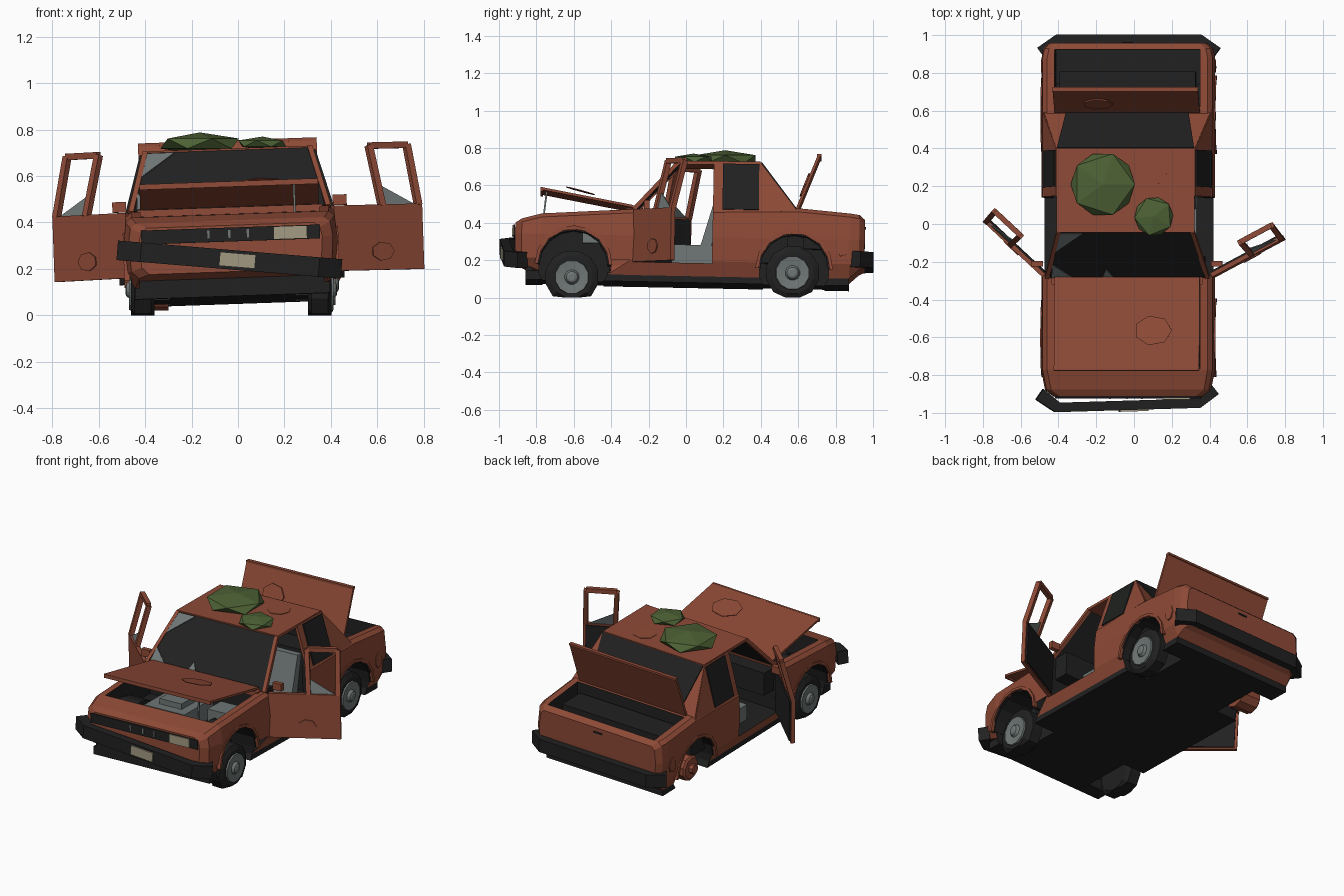
import bpy, bmesh
from math import sin, cos, pi
from mathutils import Matrix, Vector

if "Cube" in bpy.data.objects:
    bpy.data.objects.remove(bpy.data.objects["Cube"])


def material(name, r, g, b):
    m = bpy.data.materials.new(name)
    m.use_nodes = True
    m.diffuse_color = (r, g, b, 1)
    bsdf = m.node_tree.nodes["Principled BSDF"]
    bsdf.inputs["Base Color"].default_value = (r, g, b, 1)
    bsdf.inputs["Roughness"].default_value = 0.9
    return m


RUST = material("rust red", 0.27, 0.068, 0.037)
BLACK = material("worn black", 0.014, 0.015, 0.014)
GREY = material("dull grey", 0.16, 0.185, 0.18)
CREAM = material("dirty cream", 0.36, 0.32, 0.22)
MOSS = material("moss green", 0.073, 0.12, 0.035)

# The shell sags towards the missing rear wheel
TILT = Matrix.Translation((-0.02, 0, 0)) @ Matrix.Rotation(-0.035, 4, 'Y') @ Matrix.Rotation(-0.02, 4, 'X')
WORLD = Matrix.Identity(4)


def finish(name, bm, mat, matrix):
    bmesh.ops.recalc_face_normals(bm, faces=bm.faces)
    me = bpy.data.meshes.new(name)
    bm.to_mesh(me)
    bm.free()
    me.materials.append(mat)
    ob = bpy.data.objects.new(name, me)
    bpy.context.collection.objects.link(ob)
    ob.matrix_world = matrix
    return ob


def loft(name, rings, mat, matrix=TILT):
    """Skin matching rings of points and cap both ends."""
    bm = bmesh.new()
    vs = [[bm.verts.new(p) for p in ring] for ring in rings]
    n = len(vs[0])
    for a, b in zip(vs, vs[1:]):
        for i in range(n):
            j = (i + 1) % n
            bm.faces.new((a[i], a[j], b[j], b[i]))
    bm.faces.new(vs[0])
    bm.faces.new(vs[-1])
    return finish(name, bm, mat, matrix)


def plate(name, pts, depth, mat, matrix=TILT):
    d = Vector(depth)
    return loft(name, [pts, [Vector(p) + d for p in pts]], mat, matrix)


def box(name, lo, hi, mat, matrix=TILT):
    (x0, y0, z0), (x1, y1, z1) = lo, hi
    return plate(name, [(x0, y0, z0), (x1, y0, z0), (x1, y1, z0), (x0, y1, z0)], (0, 0, z1 - z0), mat, matrix)


def beam(name, p, q, w, mat, matrix=TILT):
    p, q = Vector(p), Vector(q)
    d = (q - p).normalized()
    a = d.cross((1, 0, 0) if abs(d.x) < 0.7 else (0, 1, 0)).normalized() * w / 2
    b = d.cross(a)
    return loft(name, [[c + a + b, c - a + b, c - a - b, c + a - b] for c in (p, q)], mat, matrix)


def ring(x, r, n, y, z, floor=-1):
    return [(x, y + r * cos(2 * pi * (i + 0.5) / n), max(floor, z + r * sin(2 * pi * (i + 0.5) / n))) for i in range(n)]


def arch_band(name, x, depth, y, inner, outer, mat):
    """Half ring over a wheel."""
    arc = [(r, a) for r, order in ((inner, range(9)), (outer, reversed(range(9)))) for a in order]
    plate(name, [(x, y + r * cos(a * pi / 8), 0.15 + r * sin(a * pi / 8)) for r, a in arc], (depth, 0, 0), mat)


def disc_patch(name, centre, r, ux, uy, depth, matrix=TILT):
    c, ux, uy = Vector(centre), Vector(ux), Vector(uy)
    plate(name, [c + ux * r * cos(i * pi / 3.5) + uy * r * sin(i * pi / 3.5) for i in range(7)], depth, RUST, matrix)


def cut(ob, cutters):
    """Carve openings whose inner walls take the second material."""
    ob.data.materials.append(BLACK)
    bpy.context.view_layer.objects.active = ob
    for c in cutters:
        for f in c.data.polygons:
            f.material_index = 1
        m = ob.modifiers.new("opening", 'BOOLEAN')
        m.operation, m.solver, m.object = 'DIFFERENCE', 'EXACT', c
        bpy.ops.object.modifier_apply(modifier=m.name)


def cutter(ob):
    ob.data.materials.append(BLACK)
    ob.hide_render = True
    return ob


# Lower body and underbody
stations = [(-0.92, 0.395, 0.17, 0.37), (-0.885, 0.44, 0.155, 0.392), (-0.78, 0.46, 0.11, 0.42),
            (-0.3, 0.46, 0.10, 0.452), (0.59, 0.46, 0.10, 0.475), (0.87, 0.46, 0.105, 0.452),
            (0.92, 0.45, 0.15, 0.445), (0.95, 0.42, 0.165, 0.42)]
shell = []
for y, w, lo, hi in stations:
    half = [(w - 0.04, lo), (w - 0.008, max(0.18, lo + 0.03)), (w, 0.31), (w - 0.01, hi - 0.02), (w - 0.035, hi)]
    shell.append([(x, y, z) for x, z in half] + [(-x, y, z) for x, z in reversed(half)])
body = loft("body_shell", shell, RUST)
under = box("underbody", (-0.42, -0.86, 0.066), (0.42, 0.87, 0.115), BLACK)
for y in (-0.86, 0.82):
    box("valance", (-0.40, y, 0.10), (0.40, y + 0.04, 0.18), BLACK)

arches = [cutter(loft("arch_cutter", [ring(s * 0.27, 0.19, 12, y, 0.15), ring(s * 0.6, 0.19, 12, y, 0.15)], RUST))
          for s in (-1, 1) for y in (-0.605, 0.575)]
bays = [cutter(box("bay_cutter", lo, hi, RUST)) for lo, hi in (
    ((-0.385, -0.775, 0.27), (0.385, -0.32, 0.7)),
    ((-0.6, -0.28, 0.17), (0.6, 0.135, 0.7)),
    ((-0.40, 0.10, 0.18), (0.40, 0.55, 0.7)),
    ((-0.385, 0.61, 0.26), (0.385, 0.915, 0.7)))]
cut(body, arches + bays)
cut(under, arches)
for c in arches + bays:
    bpy.data.objects.remove(c)

# Wheel wells and the raised lips around them
for s in (-1, 1):
    for y in (-0.605, 0.575):
        arch_band("arch_lip", s * 0.44, s * 0.024, y, 0.19, 0.208, RUST)
        arch_band("wheel_well", s * 0.25, s * 0.195, y, 0.182, 0.2, BLACK)
        loft("wheel_well_wall", [ring(x, 0.2, 16, y, 0.15, 0.08) for x in (s * 0.25, s * 0.265)], BLACK)

# Front grille, lamp and rear trim
plate("grille", [(-0.385, -0.921, 0.30), (0.385, -0.921, 0.30), (0.385, -0.921, 0.36), (-0.385, -0.921, 0.36)],
      (0, -0.008, 0), BLACK)
box("headlight", (0.185, -0.936, 0.302), (0.33, -0.928, 0.358), CREAM)
for x in (-0.10, -0.01, 0.07):
    box("grille_bar", (x, -0.934, 0.315), (x + 0.01, -0.928, 0.35), GREY)
box("boot_latch", (-0.03, 0.948, 0.385), (0.03, 0.955, 0.395), BLACK)

# Bumpers: the front one hangs loose
plan = [(-0.485, 0.07), (-0.385, 0), (0.385, 0), (0.485, 0.07), (0.445, 0.125), (0.36, 0.05), (-0.36, 0.05), (-0.445, 0.125)]
loose = Matrix.Translation((-0.035, -0.985, 0.24)) @ Matrix.Rotation(0.03, 4, 'Z') @ Matrix.Rotation(0.083, 4, 'Y')
plate("front_bumper", [(x, y, -0.042) for x, y in plan], (0, 0, 0.084), BLACK, loose)
box("number_plate", (-0.045, -0.008, -0.03), (0.11, 0.001, 0.03), CREAM, loose)
plate("rear_bumper", [(x, 0.998 - y, 0.165) for x, y in plan], (0, 0, 0.085), BLACK)

# Roof, windscreen and rear window
plate("roof", [(-0.365, -0.06, 0.70), (0.365, -0.06, 0.70), (0.365, 0.385, 0.705), (-0.365, 0.385, 0.705)], (0, 0, 0.018), RUST)


def screen(x, t):
    return (x, -0.295 + 0.235 * t, 0.455 + 0.255 * t)


plate("windscreen", [screen(-0.41, 0), screen(0.41, 0), screen(0.355, 1), screen(-0.355, 1)], (0, 0.008, -0.006), BLACK)
for pts in ([(-0.355, 0.98), (-0.23, 0.98), (-0.385, 0.55)], [(-0.40, 0.02), (-0.29, 0.02), (-0.395, 0.3)],
            [(-0.13, 0.02), (-0.07, 0.02), (-0.11, 0.2)]):
    plate("windscreen_shard", [screen(*p) for p in pts], (0, -0.004, 0.004), GREY)
plate("rear_window_frame", [(-0.44, 0.58, 0.47), (0.44, 0.58, 0.47), (0.365, 0.385, 0.718), (-0.365, 0.385, 0.718)],
      (0, -0.012, -0.009), RUST)
plate("rear_window", [(-0.325, 0.578, 0.473), (0.325, 0.578, 0.473), (0.363, 0.387, 0.716), (-0.363, 0.387, 0.716)],
      (0, 0.005, 0.004), BLACK)
box("cowl", (-0.40, -0.33, 0.43), (0.40, -0.272, 0.46), RUST)

# Hood, prop and boot lid, all standing open
plate("hood", [(-0.385, -0.29, 0.462), (0.385, -0.29, 0.462), (0.385, -0.782, 0.548), (-0.385, -0.782, 0.548)], (0, 0, 0.014), RUST)
box("hood_lip", (-0.385, -0.788, 0.538), (0.385, -0.776, 0.562), RUST)
disc_patch("hood_dent", (0.14, -0.575, 0.553), 0.10, (1, 0, 0), (0, 0.8, -0.2), (0, 0, 0.004))
beam("hood_prop", (0.28, -0.77, 0.40), (0.28, -0.755, 0.55), 0.009, GREY)
plate("boot_lid", [(-0.385, 0.578, 0.475), (0.385, 0.578, 0.475), (0.385, 0.69, 0.765), (-0.385, 0.69, 0.765)],
      (0, 0.014, -0.005), RUST)
box("boot_lid_lip", (-0.385, 0.685, 0.755), (0.385, 0.709, 0.768), RUST)
disc_patch("lid_dent", (-0.15, 0.627, 0.62), 0.08, (1, 0, 0), (0, 0.3, 0.8), (0, -0.008, 0.003))
disc_patch("roof_dent", (0.15, 0.26, 0.716), 0.07, (1, 0, 0), (0, 1, 0), (0, 0, 0.008))

# Engine bay and cabin fittings
box("engine_block", (-0.16, -0.70, 0.27), (0.13, -0.40, 0.385), GREY)
box("air_filter", (-0.09, -0.64, 0.38), (0.07, -0.48, 0.42), GREY)
box("battery", (0.20, -0.56, 0.27), (0.33, -0.42, 0.39), GREY)
box("dashboard", (-0.41, -0.28, 0.30), (0.41, -0.18, 0.45), BLACK)
box("rear_bench", (-0.39, 0.38, 0.18), (0.39, 0.54, 0.44), BLACK)
box("boot_load", (-0.36, 0.62, 0.26), (0.36, 0.80, 0.41), BLACK)
for s in (-1, 1):
    x0, x1 = s * 0.06, s * 0.36
    box("seat_cushion", (min(x0, x1), -0.08, 0.17), (max(x0, x1), 0.14, 0.27), GREY)
    plate("seat_back", [(x0, 0.07, 0.26), (x0, 0.13, 0.26), (x0, 0.185, 0.52), (x0, 0.145, 0.52)],
          (x1 - x0, 0, 0), GREY if s > 0 else BLACK)

# Pillars, quarter panels, mirrors and doors on both sides
for s, side, swing in ((1, "left", 1.08), (-1, "right", 0.82)):
    beam(side + "_front_pillar", (s * 0.425, -0.29, 0.45), (s * 0.355, -0.055, 0.71), 0.022, RUST)
    plate(side + "_quarter_panel", [(s * 0.447, 0.135, 0.44), (s * 0.447, 0.58, 0.46), (s * 0.367, 0.385, 0.718),
                                    (s * 0.367, 0.135, 0.715)], (-s * 0.02, 0, 0), RUST)
    plate(side + "_rear_side_window", [(s * 0.441, 0.185, 0.46), (s * 0.441, 0.38, 0.46), (s * 0.37, 0.378, 0.706),
                                       (s * 0.37, 0.185, 0.706)], (s * 0.008, 0, 0.002), BLACK)
    mx = sorted((s * 0.445, s * 0.505))
    box(side + "_mirror", (mx[0], -0.235, 0.455), (mx[1], -0.205, 0.50), RUST)

    hinge = TILT @ Matrix.Translation((s * 0.45, -0.29, 0)) @ Matrix.Rotation(-s * swing, 4, 'Z')
    outline = [(0, 0.17), (0.43, 0.17), (0.43, 0.452), (0, 0.452)]
    plate(side + "_door", [(0, y, z) for y, z in outline], (-s * 0.024, 0, 0), RUST, hinge)
    plate(side + "_door_lining", [(-s * 0.024, 0.215 + (y - 0.215) * 0.93, 0.311 + (z - 0.311) * 0.93) for y, z in outline],
          (-s * 0.008, 0, 0), BLACK, hinge)
    frame = [(-s * 0.012, 0.24, 0.445), (-s * 0.085, 0.225, 0.708), (-s * 0.085, 0.41, 0.708), (-s * 0.012, 0.417, 0.445)]
    for p, q in zip(frame, frame[1:]):
        beam(side + "_door_frame", p, q, 0.028, RUST, hinge)
    plate(side + "_door_shard", [(-s * 0.012, 0.24, 0.45), (-s * 0.012, 0.40, 0.45), (-s * 0.036, 0.24, 0.54)],
          (-s * 0.005, 0, 0), GREY, hinge)
    disc_patch(side + "_door_dent", (0, 0.23, 0.25), 0.055, (0, 1, 0), (0, 0, 0.75), (s * 0.006, 0, 0), hinge)
    disc_patch(side + "_quarter_dent", (s * 0.455, 0.83, 0.27), 0.05, (0, 0.7, 0), (0, 0, 1), (s * 0.008, 0, 0))

# Flat tyres on three corners, a bare drum on the fourth
for name, s, x, y, z in (("front_left", 1, 0.352, -0.61, 0.11), ("front_right", -1, -0.41, -0.61, 0.11),
                         ("rear_left", 1, 0.36, 0.57, 0.132)):
    tyre = [(-0.05, 0.115), (-0.035, 0.145), (0.035, 0.145), (0.05, 0.115)]
    loft(name + "_tyre", [ring(x + dx, r, 12, y, z, 0.0) for dx, r in tyre], BLACK, WORLD)
    hub = [(0.04, 0.094), (0.06, 0.09), (0.054, 0.04), (0.07, 0.03), (0.075, 0.018)]
    loft(name + "_hub", [ring(x + s * dx, r, 12, y, z) for dx, r in hub], GREY, WORLD)
loft("rear_right_drum", [ring(x, r, 10, 0.57, 0.10) for x, r in ((-0.30, 0.08), (-0.43, 0.08), (-0.44, 0.065))], RUST, WORLD)
loft("rear_right_drum_cap", [ring(x, 0.03, 8, 0.57, 0.10) for x in (-0.43, -0.465)], RUST, WORLD)

# Moss clumps on the roof
for x, y, z, r, h, turn in ((-0.165, 0.21, 0.74, 0.19, 0.048, 0.0), (0.105, 0.04, 0.74, 0.115, 0.03, 0.7)):
    bm = bmesh.new()
    bmesh.ops.create_icosphere(bm, subdivisions=1, radius=1)
    bm.transform(Matrix.Translation((x, y, z)) @ Matrix.Rotation(turn, 4, 'Z') @ Matrix.Diagonal((r, r, h, 1)))
    finish("roof_moss", bm, MOSS, WORLD)
